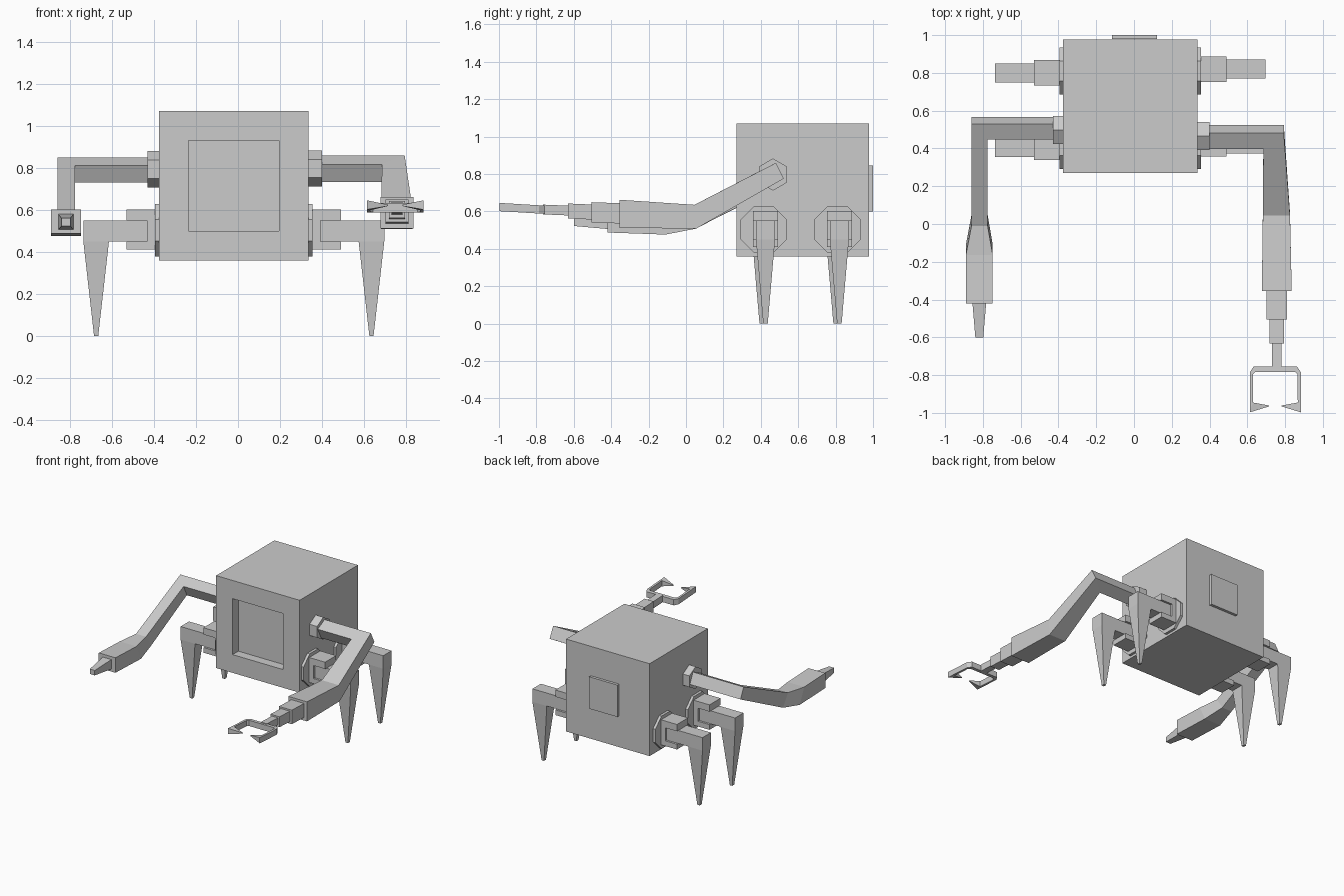
import bpy, bmesh, math
from math import sin, cos, radians

if "Cube" in bpy.data.objects:
    bpy.data.objects.remove(bpy.data.objects["Cube"])


def loft(name, rings):
    """Skin a chain of equal-length point rings and cap both ends."""
    bm = bmesh.new()
    rows = [[bm.verts.new(p) for p in r] for r in rings]
    n = len(rows[0])
    for a, b in zip(rows, rows[1:]):
        for i in range(n):
            j = (i + 1) % n
            bm.faces.new((a[i], a[j], b[j], b[i]))
    bm.faces.new(rows[0])
    bm.faces.new(rows[-1])
    bmesh.ops.recalc_face_normals(bm, faces=bm.faces)
    me = bpy.data.meshes.new(name)
    bm.to_mesh(me)
    bm.free()
    ob = bpy.data.objects.new(name, me)
    bpy.context.collection.objects.link(ob)
    return ob


def ring_y(x0, x1, z0, z1, y_top, y_bot=None):
    """Rectangle facing along y, its top and bottom edges may differ in y."""
    y_bot = y_top if y_bot is None else y_bot
    return [(x0, y_bot, z0), (x1, y_bot, z0), (x1, y_top, z1), (x0, y_top, z1)]


def ring_z(x0, x1, y0, y1, z):
    return [(x0, y0, z), (x1, y0, z), (x1, y1, z), (x0, y1, z)]


def prism_x(name, sides, r, x0, x1, y, z, turn):
    angs = [turn + 2 * math.pi * i / sides for i in range(sides)]
    loft(name, [[(x, y + r * cos(a), z + r * sin(a)) for a in angs] for x in (x0, x1)])


CX = -0.02

# Cube body with recessed front screen
loft("body", [
    ring_y(CX - 0.215, CX + 0.215, 0.5, 0.93, 0.34),
    ring_y(CX - 0.215, CX + 0.215, 0.5, 0.93, 0.27),
    ring_y(CX - 0.355, CX + 0.355, 0.36, 1.07, 0.27),
    ring_y(CX - 0.355, CX + 0.355, 0.36, 1.07, 0.978)])
# Back plate
loft("back_panel", [ring_y(-0.117, 0.123, 0.60, 0.845, y) for y in (0.979, 1.0)])

# Four legs: hip disc, forked bracket, spike leg
for s, side in ((-1, "left"), (1, "right")):
    for yd, end in ((0.415, "front"), (0.81, "back")):
        tag = f"{end}_{side}"
        X = lambda d: CX + s * d
        prism_x("hip_disc_" + tag, 8, 0.125 / cos(math.pi / 8), X(0.35), X(0.375),
                yd, 0.503, math.pi / 8)
        y = yd + s * 0.01
        fork = [(0.37, 0.41), (0.51, 0.41), (0.51, 0.45), (0.412, 0.45),
                (0.412, 0.55), (0.51, 0.55), (0.51, 0.602), (0.37, 0.602)]
        loft("hip_bracket_" + tag, [[(X(d), y + w, z) for d, z in fork]
                                    for w in (-0.067, 0.067)])
        thigh = [(0.412, 0.45), (0.716, 0.45), (0.716, 0.55), (0.412, 0.55)]
        loft("leg_bar_" + tag, [[(X(d), y + w, z) for d, z in thigh]
                                for w in (-0.051, 0.051)])
        loft("leg_spike_" + tag, [
            ring_z(X(0.594), X(0.716), y - 0.051, y + 0.051, 0.45),
            ring_z(X(0.645), X(0.665), y - 0.012, y + 0.012, 0.0)])

# Shoulder hexagons
prism_x("shoulder_left", 6, 0.086, -0.43, -0.37, 0.498, 0.793, math.pi / 2)
prism_x("shoulder_right", 6, 0.086, 0.33, 0.40, 0.465, 0.797, math.pi / 2)


def arm_ring(x_back, x_front, cy, cz, h, tilt):
    """Tilted square section; front and back edges can sit at different x (mitre)."""
    c, t = cos(tilt), sin(tilt)
    pts = []
    for u, v in ((1, -1), (-1, -1), (-1, 1), (1, 1)):
        x = x_front if u > 0 else x_back
        pts.append((x, cy - h * (u * c + v * t), cz + h * (v * c - u * t)))
    return pts


# Left arm: side bar, mitred elbow to sloping upper arm
a = radians(25)
bar = [arm_ring(x, f, 0.507, 0.79, 0.045, a) for x, f in ((-0.41, -0.41), (-0.86, -0.775))]
# after the mitre the ring continues as inner-bottom, outer-bottom, outer-top, inner-top
wrist = [(-0.775, 0.05, 0.507), (-0.86, 0.05, 0.507), (-0.86, -0.01, 0.6), (-0.775, -0.01, 0.6)]
loft("left_arm", bar + [wrist])
# Left blunt hand with tapered nozzle
flip = lambda r: [r[1], r[0], r[3], r[2]]
loft("left_hand", [
    wrist,
    flip(ring_y(-0.89, -0.748, 0.476, 0.592, -0.165, -0.11)),
    flip(ring_y(-0.89, -0.748, 0.487, 0.602, -0.42))])
loft("left_nozzle", [
    ring_y(-0.856, -0.782, 0.505, 0.58, -0.41),
    ring_y(-0.84, -0.798, 0.522, 0.56, -0.6)])

# Right arm: side bar, mitred elbow, widening upper arm and forearm
b = radians(27)
bar = [arm_ring(x, f, 0.46, 0.796, 0.047, b) for x, f in ((0.38, 0.38), (0.793, 0.685))]
loft("right_arm", bar + [
    ring_y(0.682, 0.826, 0.508, 0.635, 0.045, 0.055),
    ring_y(0.677, 0.835, 0.512, 0.662, -0.355)])
# Telescoping wrist segments
for i, (x0, x1, z0, z1, y0, y1) in enumerate((
        (0.702, 0.811, 0.537, 0.645, -0.34, -0.505),
        (0.718, 0.795, 0.558, 0.638, -0.49, -0.632),
        (0.73, 0.782, 0.58, 0.632, -0.62, -0.765))):
    loft(f"right_wrist_{i + 1}", [ring_y(x0, x1, z0 - 0.002, z1 - 0.002, y0),
                                  ring_y(x0, x1, z0 + 0.004, z1 + 0.004, y1)])

# Claw: outer/inner outline pairs with half height, mirrored about its centre
half = [((0.115, -0.755), (0.105, -0.783), 0.022),
        ((0.135, -0.785), (0.118, -0.795), 0.022),
        ((0.135, -0.997), (0.119, -0.945), 0.022),
        ((0.034, -0.966), (0.034, -0.961), 0.003)]


def claw_ring(s, o, i, h):
    z = lambda y: 0.609 - (y + 0.76) * 0.06
    ox, ix = 0.748 + s * o[0], 0.748 + s * i[0]
    return [(ox, o[1], z(o[1]) - h), (ix, i[1], z(i[1]) - h),
            (ix, i[1], z(i[1]) + h), (ox, o[1], z(o[1]) + h)]


loft("right_claw", [claw_ring(-1, *p) for p in reversed(half)] + [claw_ring(1, *p) for p in half])
